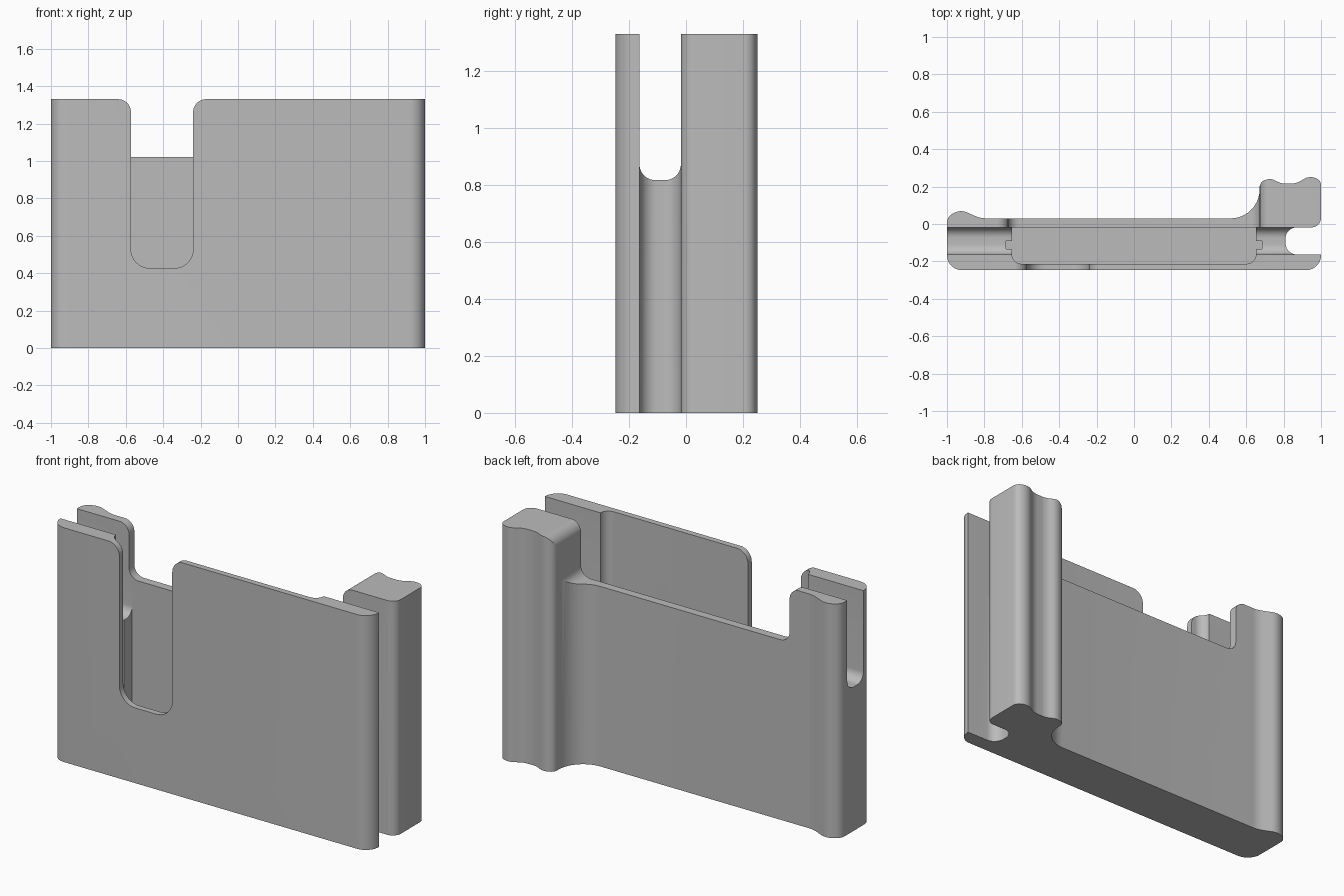
import bpy, bmesh, math
from mathutils import Vector

if "Cube" in bpy.data.objects:
    bpy.data.objects.remove(bpy.data.objects["Cube"], do_unlink=True)

HEIGHT = 1.33
SLOT = (-0.163, -0.018)  # y range of the cable slot


def fillet(corners, steps=10):
    """Round each (u, v, radius) corner of a closed outline."""
    out = []
    for i, (u, v, r) in enumerate(corners):
        p = Vector((u, v))
        a = (Vector(corners[i - 1][:2]) - p).normalized()
        b = (Vector(corners[(i + 1) % len(corners)][:2]) - p).normalized()
        if not r:
            out.append(p)
            continue
        half = a.angle(b) / 2
        start = p + a * r / math.tan(half)
        centre = p + (a + b).normalized() * r / math.sin(half)
        turn = a.angle_signed(b)
        sweep = -math.copysign(math.pi - 2 * half, turn)
        spoke = start - centre
        for k in range(steps + 1):
            t = -sweep * k / steps
            c, s = math.cos(t), math.sin(t)
            out.append(centre + Vector((spoke.x * c - spoke.y * s, spoke.x * s + spoke.y * c)))
    return out


def extrude(name, corners, axis, low, high):
    """Extrude a rounded outline along the x, y or z axis."""
    place = {"x": lambda p: (low, p.x, p.y),
             "y": lambda p: (p.x, low, p.y),
             "z": lambda p: (p.x, p.y, low)}[axis]
    bm = bmesh.new()
    face = bm.faces.new([bm.verts.new(place(p)) for p in fillet(corners)])
    grown = bmesh.ops.extrude_face_region(bm, geom=[face])["geom"]
    step = Vector([(high - low) * (axis == n) for n in "xyz"])
    bmesh.ops.translate(bm, vec=step, verts=[g for g in grown if isinstance(g, bmesh.types.BMVert)])
    bmesh.ops.recalc_face_normals(bm, faces=bm.faces)
    mesh = bpy.data.meshes.new(name)
    bm.to_mesh(mesh)
    bm.free()
    obj = bpy.data.objects.new(name, mesh)
    bpy.context.collection.objects.link(obj)
    return obj


def rect(u0, u1, v0, v1, low_r=0, high_r=0):
    return [(u0, v0, low_r), (u1, v0, low_r), (u1, v1, high_r), (u0, v1, high_r)]


def notch(u0, u1, floor, floor_r, lip_r):
    """Opening cut down from the top edge, with rounded lips."""
    top = HEIGHT + 0.0005
    return [(u0, floor, floor_r), (u1, floor, floor_r), (u1, top, lip_r),
            (u1 + 0.15, top, 0), (u1 + 0.15, 1.5, 0),
            (u0 - 0.15, 1.5, 0), (u0 - 0.15, top, 0), (u0, top, lip_r)]


# Holder body: plan outline with the back grip, side slot and small end ridge
body = extrude("holder_body", [
    (-1, -0.247, 0.08), (1, -0.247, 0.08),
    (1, SLOT[0], 0), (0.81, SLOT[0], 0.06), (0.81, SLOT[1], 0.06), (1, SLOT[1], 0.05),
    (1, 0.232, 0.04), (0.94, 0.26, 0.07), (0.87, 0.217, 0.1), (0.79, 0.215, 0.1),
    (0.73, 0.245, 0.06), (0.672, 0.225, 0.04), (0.67, 0.03, 0.155),
    (-0.82, 0.03, 0.15), (-0.93, 0.078, 0.08), (-1, 0.038, 0.055)], "z", 0, HEIGHT)

# Cutters: pocket, guide grooves, end slots, front window and low back wall
cutters = [
    extrude("pocket_cutter", rect(-0.652, 0.652, -0.213, -0.0175, 0.05), "z", 0.08, 1.5),
    extrude("groove_cutter", rect(-0.685, 0.685, -0.135, -0.09), "z", 0.08, 1.5),
    extrude("end_slot_cutter", rect(*SLOT, 0.817, 1.5, 0.055), "x", -1.2, 1.2),
    extrude("front_window_cutter", notch(-0.572, -0.24, 0.427, 0.1, 0.07), "y", -0.4, -0.12),
    extrude("back_wall_cutter", notch(-0.672, 0.672, 1.022, 0.06, 0.06), "y", -0.025, 0.4),
]
bpy.context.view_layer.objects.active = body
for cutter in cutters:
    cutter.hide_render = True
    mod = body.modifiers.new(cutter.name, "BOOLEAN")
    mod.operation, mod.solver, mod.object = "DIFFERENCE", "EXACT", cutter
    bpy.ops.object.modifier_apply(modifier=mod.name)
    bpy.data.objects.remove(cutter, do_unlink=True)

# Single grey plastic
grey = bpy.data.materials.new("grey_plastic")
grey.use_nodes = True
colour = (0.5, 0.5, 0.5, 1)
grey.diffuse_color = colour
grey.node_tree.nodes["Principled BSDF"].inputs["Base Color"].default_value = colour
body.data.materials.clear()
body.data.materials.append(grey)

bpy.ops.object.select_all(action="DESELECT")
body.select_set(True)
bpy.ops.object.shade_smooth_by_angle(angle=math.radians(30))
